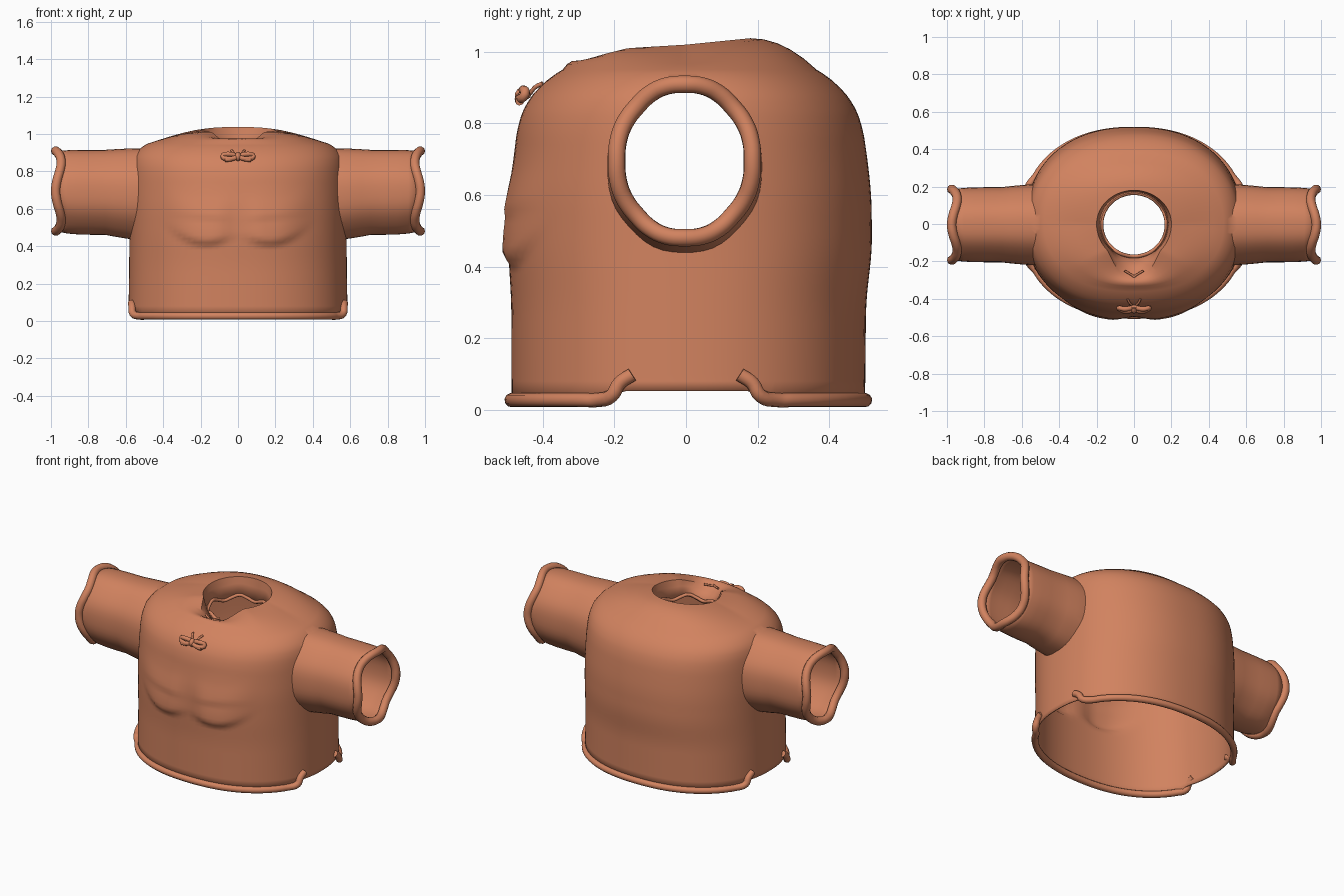
import bpy, bmesh
from math import sin, cos, pi, radians
from mathutils import Vector

if "Cube" in bpy.data.objects:
    bpy.data.objects.remove(bpy.data.objects["Cube"])

cloth = bpy.data.materials.new("clay_cloth")
cloth.diffuse_color = (0.64, 0.225, 0.115, 1)
cloth.use_nodes = True
cloth.node_tree.nodes["Principled BSDF"].inputs["Base Color"].default_value = cloth.diffuse_color
cap_mat = bpy.data.materials.new("cap")
SEG = 120

# torso profile: height, half width, front depth, back depth
PROFILE = [(0, .586, .487, .50), (.3, .582, .488, .503), (.45, .58, .497, .52),
           (.6, .58, .495, .518), (.7, .578, .482, .507), (.8, .574, .47, .492),
           (.87, .566, .442, .462), (.92, .54, .395, .415), (.95, .48, .345, .365)]


def profile(z):
    def raw(q):
        q = min(max(q, 0), .95)
        for a, b in zip(PROFILE, PROFILE[1:]):
            if q <= b[0]:
                f = (q - a[0]) / (b[0] - a[0])
                return [a[i] + (b[i] - a[i]) * f for i in (1, 2, 3)]
    w = min(.04, .95 - z)
    rows = [raw(z + w * k) for k in (-1, -.5, 0, .5, 1)]
    return [sum(r[i] for r in rows) / 5 for i in range(3)]


def smooth(f):
    f = min(max(f, 0), 1)
    return f * f * (3 - 2 * f)


def muscle(x, z):
    # pair of chest bulges with a sharper lower edge and a faint fold above
    ax = abs(x)
    mask = smooth(ax / .13) * smooth((.42 - ax) / .22)
    h = z - (.395 + 2.2 * (ax - .17) ** 2)
    low = smooth(h / .035) * smooth((.28 - h) / .24)
    h2 = z - (.52 + .1 * ax)
    return mask * (.023 * low + .007 * smooth(h2 / .03) * smooth((.22 - h2) / .18))


def outline(t, z):
    # slightly squared ellipse
    hw, f, b = profile(z)
    c, s = cos(t), sin(t)
    p = 2 / 2.25
    x = hw * abs(c) ** p * (1 if c >= 0 else -1)
    y = b * abs(s) ** p if s >= 0 else -f * abs(s) ** p
    if s < 0:
        y -= muscle(x, z)
    return Vector((x, y, z))


def neck_rim(t):
    c, s = cos(t), sin(t)
    v = smooth((-s - .68) / .32)
    return Vector((.2 * c, (.18 if s > 0 else .2) * s - .08 * v,
                   1.02 + .018 * max(s, 0) - .012 * max(-s, 0) - .052 * v))


def loft(name, rings):
    # skin a stack of rings; both ends get marked caps
    bm = bmesh.new()
    vs = [[bm.verts.new(p) for p in r] for r in rings]
    n = len(rings[0])
    for a, b in zip(vs, vs[1:]):
        for i in range(n):
            j = (i + 1) % n
            bm.faces.new((a[i], a[j], b[j], b[i]))
    for r in (vs[0], vs[-1]):
        mid = bm.verts.new(sum((v.co for v in r), Vector()) / n)
        for i in range(n):
            bm.faces.new((r[i], r[(i + 1) % n], mid)).material_index = 1
    bmesh.ops.recalc_face_normals(bm, faces=bm.faces)
    me = bpy.data.meshes.new(name)
    bm.to_mesh(me)
    bm.free()
    me.materials.append(cloth)
    me.materials.append(cap_mat)
    ob = bpy.data.objects.new(name, me)
    bpy.context.collection.objects.link(ob)
    return ob


def tube(name, pts, r, cyclic=False):
    cu = bpy.data.curves.new(name, 'CURVE')
    cu.dimensions = '3D'
    cu.bevel_depth, cu.bevel_resolution = r, 3
    cu.use_fill_caps = True
    cu.resolution_u = 4
    sp = cu.splines.new('BEZIER')
    sp.bezier_points.add(len(pts) - 1)
    for b, p in zip(sp.bezier_points, pts):
        b.co = p
        b.handle_left_type = b.handle_right_type = 'AUTO'
    sp.use_cyclic_u = cyclic
    cu.materials.append(cloth)
    ob = bpy.data.objects.new(name, cu)
    bpy.context.collection.objects.link(ob)
    return ob


# torso body up to the shoulders, then blended to the pointed neckline
angles = [2 * pi * i / SEG for i in range(SEG)]
base = []
for t in angles:
    p = outline(t, .02)
    base.append(Vector((p.x, p.y, .02 + .032 * smooth((.24 - abs(p.y)) / .06))))
rings = [base]
for k in range(4, 48):
    rings.append([outline(t, k * .02) for t in angles])
rings.append([outline(t, .95) for t in angles])
for f in (.2, .4, .6, .8, 1):
    rings.append([outline(t, .95).lerp(neck_rim(t), f)
                  + Vector((0, 0, (.02 + .07 * abs(sin(t))) * f * (1 - f))) for t in angles])


# scalloped collar band folding down inside the neck
def collar(t):
    return Vector((.172 * cos(t), .167 * sin(t) - .004, .905 + .014 * cos(6 * t)))


for f in (.35, 1):
    rings.append([neck_rim(t).lerp(collar(t), f) for t in angles])
torso = loft("shirt_body", rings)
tube("collar_edge", [collar(2 * pi * i / 24) * 1.01 for i in range(24)], .01, True)


def cuff_point(t, side, x, k=1.0, wave=0.0):
    r = 1 - .008 * cos(8 * t)
    return Vector((side * (x + wave * cos(4 * t)), -.004 + .191 * k * r * sin(t),
                   .695 - .11 * (k - 1) + .216 * k * r * cos(t)))


# sleeves fused to the body, leaving open armholes
for side in (-1, 1):
    stations = [(.43, 1.12), (.5, 1.14), (.55, 1.14), (.6, 1.12), (.66, 1.09), (.71, 1.06),
                (.78, 1.06), (.85, 1.055), (.91, 1.04), (.96, 1.0)]
    sl = loft("sleeve", [[cuff_point(2 * pi * i / 48 + .02, side, x, k, .015 if x > .95 else 0)
                          for i in range(48)] for x, k in stations])
    m = torso.modifiers.new("join", 'BOOLEAN')
    m.operation, m.solver, m.object = 'UNION', 'EXACT', sl
    bpy.context.view_layer.objects.active = torso
    bpy.ops.object.modifier_apply(modifier="join")
    bpy.data.objects.remove(sl)
    # rolled wavy cuff
    tube("cuff_left" if side > 0 else "cuff_right",
         [cuff_point(2 * pi * i / 24, side, .96, 1, .015) for i in range(24)], .025, True)

# open the waist, neck and cuffs
bm = bmesh.new()
bm.from_mesh(torso.data)
bmesh.ops.delete(bm, geom=[f for f in bm.faces if f.material_index == 1], context='FACES')
bm.to_mesh(torso.data)
bm.free()
torso.data.materials.pop(index=1)
bpy.ops.object.select_all(action='DESELECT')
torso.select_set(True)
bpy.context.view_layer.objects.active = torso
bpy.ops.object.shade_smooth_by_angle(angle=radians(40))
so = torso.modifiers.new("thickness", 'SOLIDIFY')
so.thickness, so.offset = .008, -1

# rolled waist hems, front and back, curling up at the side slits
for name, sy in (("hem_front", -1), ("hem_back", 1)):
    pts = [outline(sy * (.24 + (pi - .48) * i / 32), .027) for i in range(33)]
    pts = [p for p in pts if abs(p.y) > .23]
    ends = [[Vector((sx * .568, sy * .15, .098)), Vector((sx * .566, sy * .185, .075)),
             Vector((sx * .562, sy * .207, .04))] for sx in (1, -1)]
    tube(name, ends[0] + pts + ends[1][::-1], .02)

# lace bow on the chest
for s in (-1, 1):
    side = "left" if s > 0 else "right"
    tube("bow_loop_" + side, [(0, -.445, .88), (s * .05, -.455, .893), (s * .082, -.45, .882),
                              (s * .05, -.465, .868), (0, -.46, .876)], .013)
    tube("bow_tail_" + side, [(0, -.45, .88), (s * .035, -.465, .866), (s * .07, -.465, .862)], .012)
    tube("lace_end_" + side, [(s * .012, -.435, .885), (s * .025, -.42, .902),
                              (s * .035, -.4, .912)], .006)
    tube("lace_cross_" + side, [(s * .05, -.25, .965), (0, -.28, .957), (-s * .04, -.305, .958)], .006)
tube("bow_knot", [(0, -.445, .893), (0, -.465, .88), (0, -.455, .864)], .014)
